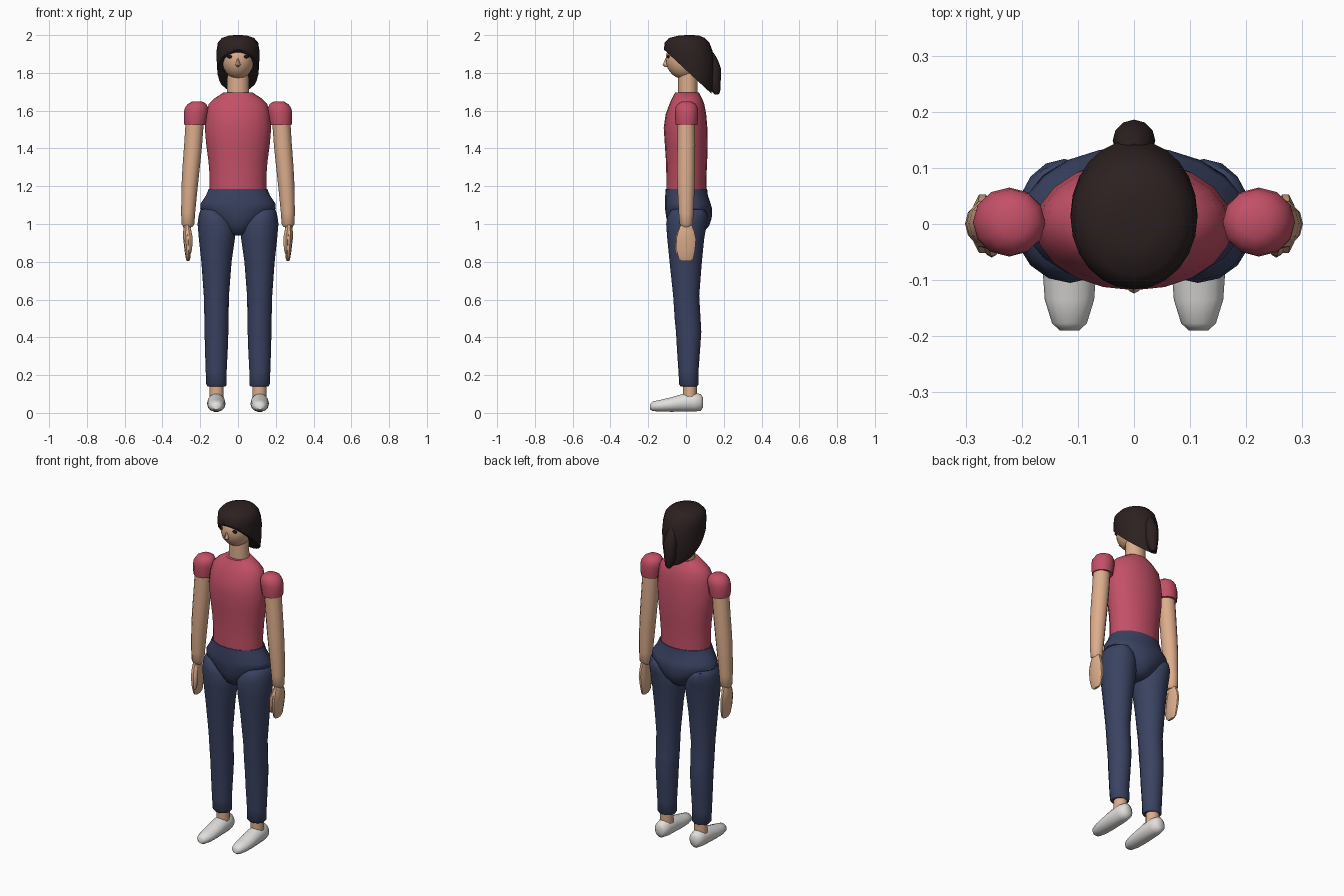
import bpy, bmesh, math
from mathutils import Vector


def colour(name, r, g, b):
    m = bpy.data.materials.new(name)
    m.diffuse_color = (r, g, b, 1)
    return m


SKIN = colour("skin", 0.72, 0.42, 0.26)
PINK = colour("pink shirt", 0.55, 0.08, 0.135)
NAVY = colour("navy trousers", 0.042, 0.055, 0.12)
HAIR = colour("dark brown hair", 0.026, 0.015, 0.015)
WHITE = colour("white shoe", 0.75, 0.74, 0.72)
BLACK = colour("eye black", 0.012, 0.008, 0.008)


def finish(bm, name, mat, mirror, angle):
    bmesh.ops.recalc_face_normals(bm, faces=bm.faces)
    me = bpy.data.meshes.new(name)
    bm.to_mesh(me)
    bm.free()
    me.materials.append(mat)
    ob = bpy.data.objects.new(name, me)
    bpy.context.collection.objects.link(ob)
    bpy.ops.object.select_all(action='DESELECT')
    ob.select_set(True)
    bpy.context.view_layer.objects.active = ob
    bpy.ops.object.shade_smooth_by_angle(angle=math.radians(angle))
    if mirror:
        ob.modifiers.new("mirror", 'MIRROR')
    return ob


def loft(name, mat, rings, axis='z', n=16, mirror=False, angle=42, cut=None):
    """Each ring is (position on axis, x min, x max, other min, other max)."""
    bm = bmesh.new()
    loops = []
    for t, a0, a1, b0, b1 in rings:
        loop = []
        for i in range(n):
            u = 2 * math.pi * i / n
            x = (a0 + a1) / 2 + (a1 - a0) / 2 * math.cos(u)
            w = (b0 + b1) / 2 + (b1 - b0) / 2 * math.sin(u)
            loop.append(bm.verts.new((x, w, t) if axis == 'z' else (x, t, w)))
        loops.append(loop)
    for p, q in zip(loops, loops[1:]):
        for i in range(n):
            j = (i + 1) % n
            bm.faces.new((p[i], p[j], q[j], q[i]))
    bm.faces.new(loops[0])
    bm.faces.new(loops[-1])
    if cut:  # slice away everything on the far side of a plane
        geom = bm.verts[:] + bm.edges[:] + bm.faces[:]
        res = bmesh.ops.bisect_plane(bm, geom=geom, plane_co=cut[0],
                                     plane_no=cut[1], clear_outer=True)
        edges = [e for e in res['geom_cut'] if isinstance(e, bmesh.types.BMEdge)]
        bmesh.ops.contextual_create(bm, geom=edges)
    return finish(bm, name, mat, mirror, angle)


def ball(name, mat, centre, radii, mirror=False, u=16, v=10):
    bm = bmesh.new()
    bmesh.ops.create_uvsphere(bm, u_segments=u, v_segments=v, radius=1)
    for vert in bm.verts:
        vert.co = Vector(c + r * k for c, r, k in zip(centre, radii, vert.co))
    return finish(bm, name, mat, mirror, 60)


# Shirt body
loft("shirt", PINK, [
    (1.17, -.150, .150, -.104, .108), (1.25, -.150, .150, -.104, .108),
    (1.33, -.156, .156, -.106, .112), (1.42, -.168, .168, -.112, .115),
    (1.51, -.176, .176, -.118, .113), (1.58, -.168, .168, -.108, .107),
    (1.635, -.155, .155, -.088, .097), (1.665, -.125, .125, -.074, .085),
    (1.695, -.078, .078, -.058, .070)], n=20)

# Puffed sleeves
loft("sleeve", PINK, [
    (1.525, .170, .284, -.054, .060), (1.55, .165, .287, -.057, .063),
    (1.59, .158, .287, -.058, .065), (1.615, .158, .281, -.056, .062),
    (1.635, .168, .266, -.045, .052), (1.648, .188, .244, -.024, .030)],
    n=12, mirror=True, angle=55)

# Pelvis of the trousers
loft("trouser_hips", NAVY, [
    (.94, -.030, .030, -.040, .060), (.955, -.062, .062, -.070, .092),
    (.99, -.100, .100, -.092, .122), (1.03, -.145, .145, -.104, .136),
    (1.08, -.200, .200, -.111, .138), (1.11, -.197, .197, -.112, .130),
    (1.15, -.170, .170, -.110, .116), (1.185, -.155, .155, -.108, .112)], n=20)

# Trouser legs
loft("trouser_leg", NAVY, [
    (.14, .066, .160, -.028, .058), (.15, .060, .168, -.036, .066),
    (.22, .060, .171, -.040, .066), (.34, .054, .175, -.048, .075),
    (.43, .051, .177, -.053, .081), (.50, .050, .178, -.060, .077),
    (.62, .048, .181, -.068, .070), (.80, .034, .194, -.087, .084),
    (.92, .017, .207, -.099, .096), (1.00, .014, .214, -.105, .110),
    (1.04, .040, .209, -.098, .116), (1.07, .070, .201, -.080, .105),
    (1.09, .110, .180, -.040, .060)], mirror=True)

# Ankles and shoes
loft("ankle", SKIN, [(.07, .076, .151, -.016, .057), (.15, .076, .151, -.016, .057)],
     mirror=True)
loft("shoe", WHITE, [
    (-.190, .098, .132, .018, .045), (-.177, .084, .146, .009, .061),
    (-.135, .071, .159, .006, .070), (-.080, .067, .163, .005, .083),
    (-.020, .067, .163, .005, .101), (.045, .069, .160, .006, .106),
    (.078, .077, .152, .010, .101), (.091, .095, .134, .028, .080)],
    axis='y', n=14, mirror=True, angle=50)

# Arms
loft("arm", SKIN, [
    (.985, .240, .290, -.022, .024), (1.00, .231, .299, -.034, .036),
    (1.06, .227, .301, -.039, .040), (1.20, .213, .299, -.046, .046),
    (1.30, .202, .294, -.047, .048), (1.42, .190, .285, -.046, .049),
    (1.58, .178, .275, -.044, .047)], n=12, mirror=True)

# Hands with a thumb at the front
loft("hand", SKIN, [
    (.803, .258, .272, -.026, .026), (.815, .253, .276, -.040, .040),
    (.86, .249, .283, -.052, .050), (.92, .250, .290, -.054, .055),
    (.96, .252, .290, -.044, .046), (1.00, .248, .287, -.028, .030)],
    n=10, mirror=True)
loft("thumb", SKIN, [
    (.845, .249, .260, -.054, -.040), (.865, .243, .264, -.060, -.030),
    (.93, .240, .268, -.058, -.024), (.985, .252, .276, -.034, -.008)],
    n=8, mirror=True)

# Neck, head and face
loft("neck", SKIN, [(1.67, -.059, .059, -.042, .062), (1.82, -.056, .056, -.042, .062)])
ball("head", SKIN, (0, -.008, 1.872), (.086, .100, .105), u=20, v=14)
ball("eye", BLACK, (.043, -.093, 1.886), (.015, .007, .009), mirror=True, u=12, v=8)
loft("nose", SKIN, [(1.832, -.006, .006, -.114, -.096), (1.842, -.013, .013, -.124, -.09),
                    (1.855, -.010, .010, -.118, -.09), (1.878, -.004, .004, -.108, -.09)], n=8)

# Hair cap, sliced on a slope from fringe to nape
loft("hair", HAIR, [
    (1.66, -.050, .050, .010, .128), (1.70, -.074, .074, -.040, .136),
    (1.74, -.100, .100, -.080, .144), (1.80, -.109, .109, -.105, .150),
    (1.87, -.113, .113, -.114, .150), (1.92, -.113, .113, -.117, .139),
    (1.96, -.107, .107, -.113, .124), (1.985, -.085, .085, -.090, .100),
    (1.997, -.050, .050, -.040, .070), (2.0, -.020, .020, 0, .040)],
    n=24, angle=50, cut=((0, -.10, 1.908), (0, -.93, -1)))

# Ponytail
loft("ponytail", HAIR, [
    (1.685, -.010, .010, .152, .172), (1.70, -.022, .022, .138, .181),
    (1.76, -.035, .035, .115, .184), (1.82, -.038, .038, .112, .186),
    (1.86, -.034, .034, .112, .172), (1.89, -.026, .026, .112, .157),
    (1.91, -.012, .012, .115, .143)], n=12, angle=50)
